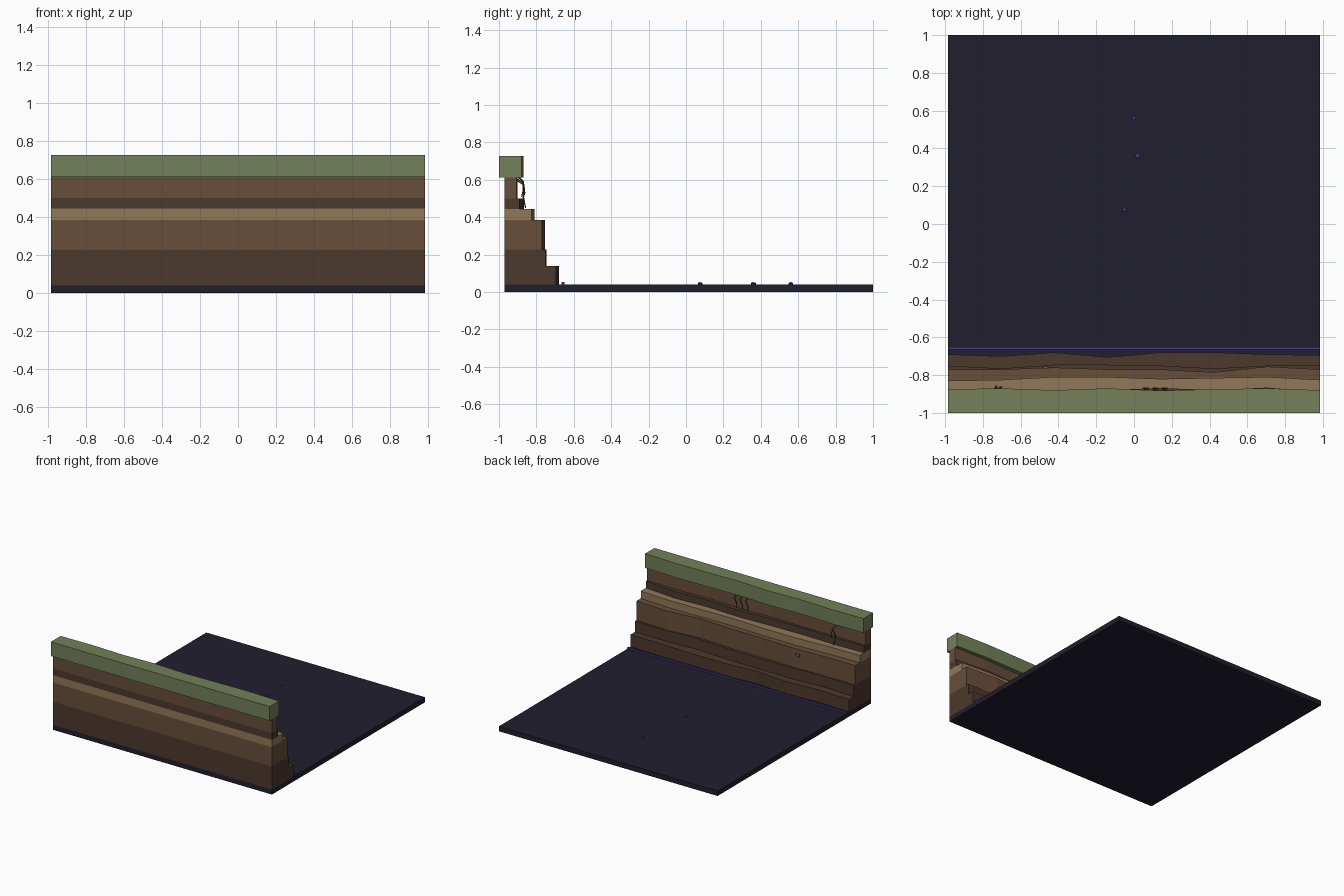
import bpy, bmesh, random
from mathutils import Vector

if "Cube" in bpy.data.objects:
    bpy.data.objects.remove(bpy.data.objects["Cube"])

random.seed(4)
W = 0.985


def material(name, rgb):
    m = bpy.data.materials.new(name)
    m.diffuse_color = (*rgb, 1)
    m.use_nodes = True
    m.node_tree.nodes["Principled BSDF"].inputs["Base Color"].default_value = m.diffuse_color
    return m


GRASS = material("grass", (0.17, 0.22, 0.10))
EARTH = material("earth", (0.138, 0.076, 0.042))
DARK = material("dark_earth", (0.072, 0.041, 0.026))
SAND = material("sand", (0.283, 0.188, 0.098))
FLOOR = material("floor", (0.0144, 0.013, 0.027))
GLOW = material("violet", (0.058, 0.042, 0.22))
STONE = material("stone", (0.10, 0.11, 0.12))
ROOT = material("root", (0.10, 0.055, 0.03))


def finish(bm, name, mat):
    bmesh.ops.recalc_face_normals(bm, faces=bm.faces)
    me = bpy.data.meshes.new(name)
    bm.to_mesh(me)
    bm.free()
    me.materials.append(mat)
    ob = bpy.data.objects.new(name, me)
    bpy.context.collection.objects.link(ob)
    return ob


def stratum(name, back, edge, z0, z1, mat):
    """Slab whose +y edge follows evenly spaced y values."""
    n = len(edge) - 1
    pts = [(-W, back), (W, back)]
    pts += [(W - 2 * W * i / n, y) for i, y in enumerate(reversed(edge))]
    bm = bmesh.new()
    face = bm.faces.new([bm.verts.new((x, y, z0)) for x, y in pts])
    ext = bmesh.ops.extrude_face_region(bm, geom=[face])["geom"]
    bmesh.ops.translate(bm, vec=(0, 0, z1 - z0),
                        verts=[v for v in ext if isinstance(v, bmesh.types.BMVert)])
    return finish(bm, name, mat)


def rock(name, loc, size, mat, jitter=0.0):
    bm = bmesh.new()
    bmesh.ops.create_icosphere(bm, subdivisions=1, radius=1)
    for v in bm.verts:
        v.co *= 1 + random.uniform(-jitter, jitter)
        v.co = Vector(a * b for a, b in zip(v.co, size)) + Vector(loc)
    return finish(bm, name, mat)


def root(name, path, radius):
    cu = bpy.data.curves.new(name, "CURVE")
    cu.dimensions = "3D"
    cu.bevel_depth = radius
    cu.bevel_resolution = 0
    cu.use_fill_caps = True
    sp = cu.splines.new("POLY")
    sp.points.add(len(path) - 1)
    for i, (p, co) in enumerate(zip(sp.points, path)):
        p.co = (*co, 1)
        p.radius = 1 - 0.6 * i / (len(path) - 1)
    cu.materials.append(ROOT)
    ob = bpy.data.objects.new(name, cu)
    bpy.context.collection.objects.link(ob)


# floor slab and glowing seam
stratum("floor_slab", -0.97, [1, 1], 0, 0.04, FLOOR)
stratum("floor_seam", -0.665, [-0.65, -0.65], 0.038, 0.053, GLOW)

# stepped earth bank, bottom to top
B = -0.97
stratum("bank_foot", B, [-.69, -.70, -.68, -.705, -.68, -.68, -.69, -.695], 0.04, 0.14, DARK)
stratum("bank_lower", B, [-.75, -.765, -.745, -.745, -.75, -.765, -.75, -.75], 0.14, 0.228, DARK)
stratum("bank_middle", B, [-.77, -.77, -.76, -.77, -.77, -.785, -.755, -.77], 0.228, 0.385, EARTH)
stratum("sand_band", B, [-.83, -.825, -.81, -.81, -.82, -.815, -.81, -.825], 0.385, 0.445, SAND)
stratum("dark_band", B, [-.885, -.88, -.885, -.88, -.868, -.88, -.866, -.89], 0.445, 0.50, DARK)
stratum("bank_upper", B, [-.90, -.905, -.90, -.91, -.90, -.91, -.90, -.905], 0.50, 0.612, EARTH)
stratum("grass_cap", -1.0, [-.875, -.87, -.88, -.87, -.882, -.875, -.87, -.88], 0.612, 0.728, GRASS)

# roots hanging below the grass
root("root_long", [(-.73, -.90, .60), (-.71, -.868, .575), (-.735, -.872, .52), (-.73, -.858, .45)], 0.008)
root("root_side", [(-.715, -.868, .57), (-.70, -.862, .53), (-.705, -.87, .50)], 0.005)
for i, x in enumerate((0.06, 0.11, 0.16)):
    root(f"root_short_{i}", [(x, -.895, .615), (x + .015, -.87, .59),
                             (x - .01, -.868, .545), (x, -.88, .51)], 0.006)

# embedded stone and floor pebbles
rock("embedded_stone", (-0.47, -0.77, 0.334), (0.028, 0.02, 0.024), STONE, 0.12)
for i, (x, y, r) in enumerate([(0, .56, .014), (.02, .36, .016), (-.05, .075, .014)]):
    rock(f"pebble_{i}", (x, y, 0.045), (r, r, 0.009), GLOW)
